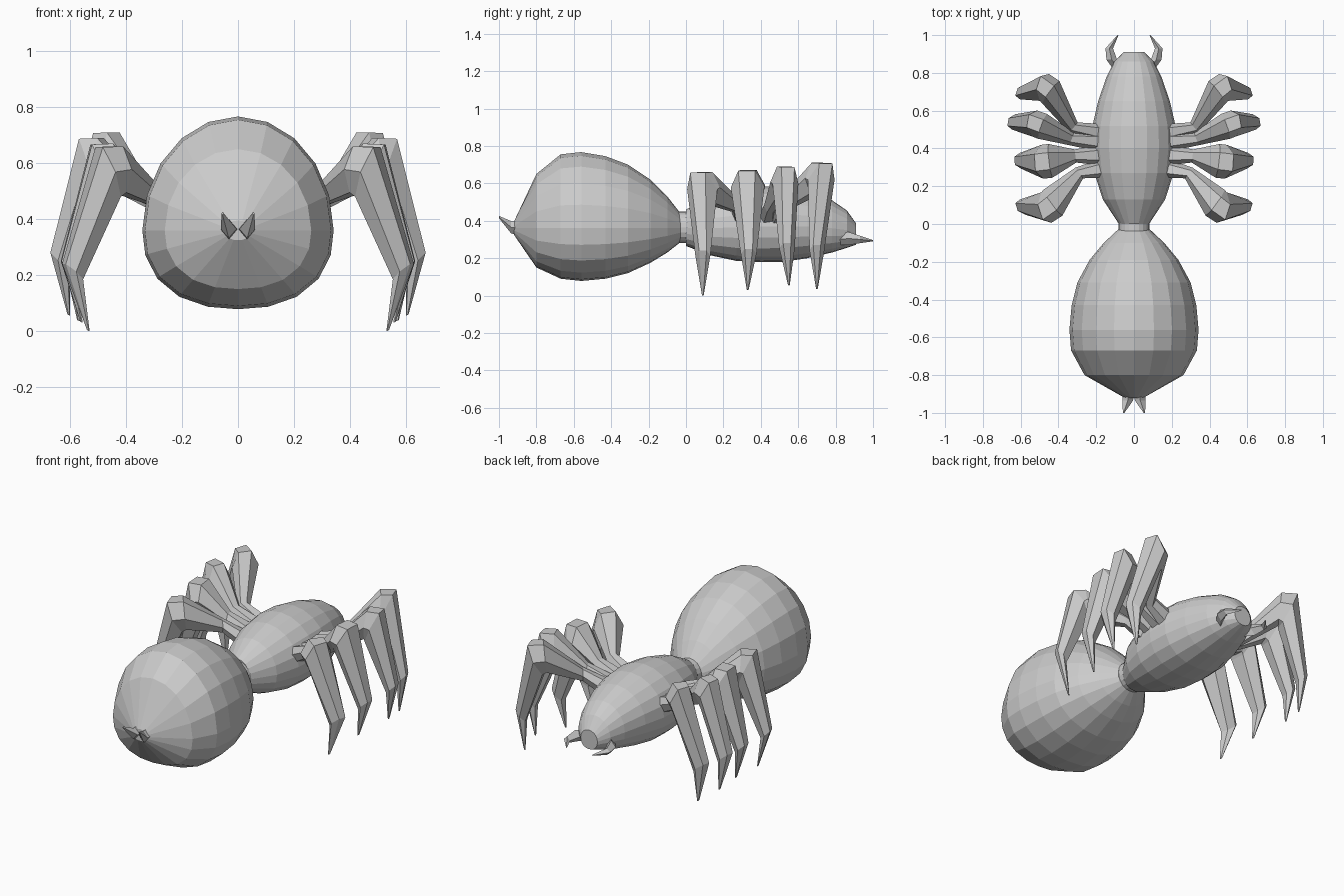
import bpy, bmesh, math
from mathutils import Vector

if "Cube" in bpy.data.objects:
    bpy.data.objects.remove(bpy.data.objects["Cube"])


def loft(name, groups):
    """Skin each group of matching rings into a capped tube, all in one object."""
    bm = bmesh.new()
    for rings in groups:
        rows = [[bm.verts.new(p) for p in ring] for ring in rings]
        n = len(rows[0])
        for a, b in zip(rows, rows[1:]):
            for i in range(n):
                j = (i + 1) % n
                bm.faces.new((a[i], a[j], b[j], b[i]))
        bm.faces.new(rows[0])
        bm.faces.new(rows[-1])
    bmesh.ops.recalc_face_normals(bm, faces=bm.faces)
    mesh = bpy.data.meshes.new(name)
    bm.to_mesh(mesh)
    bm.free()
    ob = bpy.data.objects.new(name, mesh)
    bpy.context.collection.objects.link(ob)
    return ob


def body_ring(y, half, top, mid, bottom, n=20):
    """Cross-section with a round top and a slightly squarer belly."""
    pts = []
    for i in range(n):
        a = math.tau * i / n
        c, s = math.cos(a), math.sin(a)
        if s < 0:
            k = (abs(c) ** 2.3 + abs(s) ** 2.3) ** (-1 / 2.3)
            c, s = c * k, s * k
        pts.append(Vector((half * c, y, mid + s * ((top - mid) if s > 0 else (mid - bottom)))))
    return pts


def section(outer, inner, width, sides=6):
    """Polygon spanning an outer and inner point, with a sideways half-width vector."""
    outer, inner = Vector(outer), Vector(inner)
    mid, t = (outer + inner) / 2, (outer - inner) / 2
    if sides == 6:
        t = t / math.sin(math.pi / 3)
    return [mid + width * math.cos(math.tau * i / sides) + t * math.sin(math.tau * i / sides)
            for i in range(sides)]


def flip(rings):
    return [[Vector((-p.x, p.y, p.z)) for p in r] for r in rings]


# abdomen: y, half width, top, widest height, bottom
loft("abdomen", [[body_ring(*r) for r in (
    (-0.92, 0.05, 0.395, 0.36, 0.325), (-0.80, 0.262, 0.65, 0.36, 0.15),
    (-0.67, 0.333, 0.755, 0.36, 0.09), (-0.56, 0.342, 0.767, 0.36, 0.078),
    (-0.43, 0.33, 0.745, 0.36, 0.09), (-0.31, 0.30, 0.70, 0.36, 0.12),
    (-0.19, 0.235, 0.62, 0.36, 0.175), (-0.10, 0.16, 0.53, 0.36, 0.23),
    (-0.03, 0.085, 0.44, 0.36, 0.285))]])

# narrow waist
loft("waist", [[body_ring(y, 0.083, 0.45, 0.365, 0.28) for y in (-0.04, 0.015)]])

# head and thorax
loft("thorax", [[body_ring(*r) for r in (
    (0.0, 0.08, 0.46, 0.36, 0.265), (0.13, 0.165, 0.53, 0.36, 0.215),
    (0.27, 0.21, 0.57, 0.365, 0.185), (0.40, 0.225, 0.585, 0.37, 0.178),
    (0.52, 0.22, 0.58, 0.37, 0.18), (0.65, 0.19, 0.555, 0.37, 0.2),
    (0.78, 0.145, 0.51, 0.36, 0.23), (0.86, 0.105, 0.455, 0.35, 0.255),
    (0.91, 0.055, 0.385, 0.33, 0.272))]])

# legs: hip xy, knee xyz, ankle xyz, tip xyz, knee half width
LEGS = {
    "rear": ((0.29, 0.27), (0.46, 0.09, 0.66), (0.60, 0.09, 0.21), (0.535, 0.09, 0.0), 0.085),
    "mid_rear": ((0.31, 0.36), (0.48, 0.33, 0.67), (0.61, 0.335, 0.22), (0.56, 0.33, 0.03), 0.09),
    "mid_front": ((0.33, 0.45), (0.52, 0.53, 0.69), (0.645, 0.54, 0.25), (0.605, 0.55, 0.055), 0.07),
    "front": ((0.32, 0.51), (0.47, 0.72, 0.71), (0.60, 0.70, 0.24), (0.57, 0.70, 0.035), 0.075),
}
for name, (hip, knee, ankle, tip, w) in LEGS.items():
    k, a, t = Vector(knee), Vector(ankle), Vector(tip)
    h = Vector((hip[0], hip[1], 0.48))
    root = Vector((0.17, 0.38 + (hip[1] - 0.38) * 0.8, 0.42))
    d = Vector((t.x - h.x, t.y - h.y, 0)).normalized()
    side = Vector((-d.y, d.x, 0))
    along_y = (side + Vector((0, 1, 0))).normalized()
    up = Vector((0, 0, 1))
    rings = [
        section(root + up * 0.05, root - up * 0.05, side * 0.055),
        section(h + up * 0.035, h - up * 0.035, side * 0.035),
        section(k - d * 0.03, k - d * 0.045 - up * 0.165, side * w),
        section(k + d * 0.045 - up * 0.003, k - d * 0.035 - up * 0.18, along_y * w),
        section(a + Vector((0.022, 0, 0.03)), a + Vector((-0.04, 0, -0.025)), along_y * 0.042),
        section(t + Vector((0.004, 0, 0.004)), t - Vector((0.004, 0, 0)), along_y * 0.005),
    ]
    loft(name + "_legs", [rings, flip(rings)])

# curved fangs on the head
UP = Vector((0, 0, 1))
fang = [section(Vector(p) + Vector((r, 0, 0)), Vector(p) - Vector((r, 0, 0)), UP * h, 4)
        for p, r, h in (((0.08, 0.82, 0.30), 0.03, 0.03), ((0.118, 0.87, 0.305), 0.028, 0.035),
                        ((0.131, 0.93, 0.30), 0.02, 0.02), ((0.085, 1.0, 0.293), 0.003, 0.003))]
loft("fangs", [fang, flip(fang)])

# pair of spinnerets at the tail
spin = [section(Vector(p) + UP * h, Vector(p) - UP * h, Vector((r, 0, 0)), 4)
        for p, r, h in (((0.03, -0.89, 0.36), 0.032, 0.04), ((0.033, -0.935, 0.365), 0.028, 0.033),
                        ((0.055, -1.0, 0.42), 0.004, 0.006))]
loft("spinnerets", [spin, flip(spin)])
